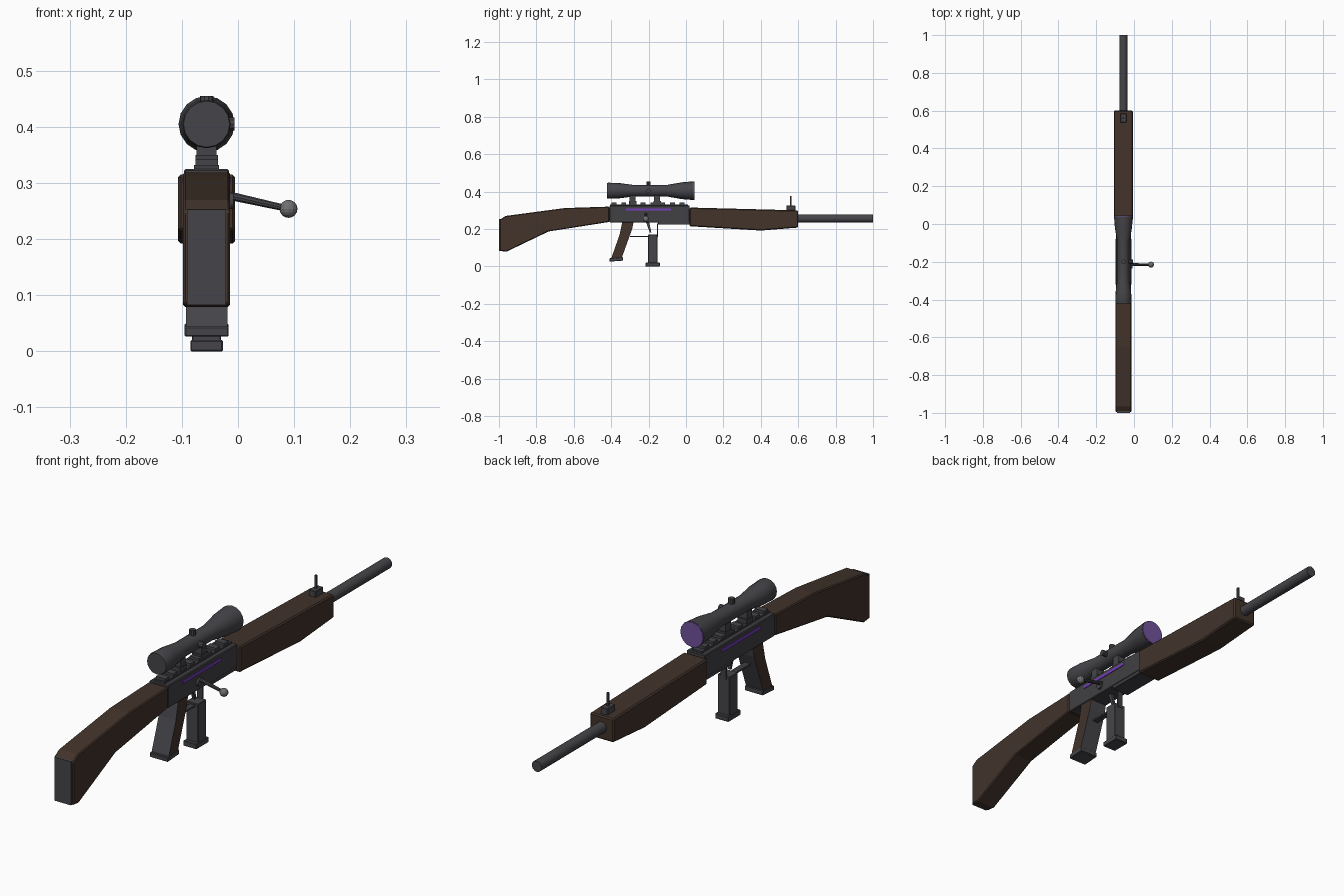
import bpy, bmesh, math
from mathutils import Vector

if "Cube" in bpy.data.objects:
    bpy.data.objects.remove(bpy.data.objects["Cube"])

CX = -0.056  # centre line of the body


def mat(name, col):
    m = bpy.data.materials.new(name)
    m.diffuse_color = (*col, 1)
    m.use_nodes = True
    m.node_tree.nodes["Principled BSDF"].inputs["Base Color"].default_value = m.diffuse_color
    return m


GREY = mat("gunmetal", (0.060, 0.060, 0.068))
DARK = mat("dark metal", (0.052, 0.052, 0.059))
WOOD = mat("brown wood", (0.054, 0.033, 0.024))
PURPLE = mat("purple glass", (0.165, 0.085, 0.330))
GLOW = mat("purple stripe", (0.190, 0.050, 0.520))
STEEL = mat("light steel", (0.16, 0.16, 0.165))


def finish(name, bm, mats, bevel=0, smooth=False):
    bmesh.ops.recalc_face_normals(bm, faces=bm.faces)
    me = bpy.data.meshes.new(name)
    bm.to_mesh(me)
    bm.free()
    ob = bpy.data.objects.new(name, me)
    bpy.context.collection.objects.link(ob)
    for m in mats:
        me.materials.append(m)
    if bevel:
        b = ob.modifiers.new("bevel", 'BEVEL')
        b.width, b.segments = bevel, 1
        b.limit_method, b.angle_limit = 'ANGLE', math.radians(40)
    if smooth:
        bpy.ops.object.select_all(action='DESELECT')
        ob.select_set(True)
        bpy.context.view_layer.objects.active = ob
        bpy.ops.object.shade_smooth_by_angle(angle=math.radians(35))
    return ob


def slab(name, pts, half, m, bevel=0, x=CX, rule=None):
    """Side outline of (y, z) points, extruded across x."""
    bm = bmesh.new()
    f = bm.faces.new([bm.verts.new((x - half, y, z)) for y, z in pts])
    r = bmesh.ops.extrude_face_region(bm, geom=[f])
    for v in r["geom"]:
        if isinstance(v, bmesh.types.BMVert):
            v.co.x += 2 * half
    bm.normal_update()
    if rule:
        for f in bm.faces:
            f.material_index = rule(f)
    return finish(name, bm, m if isinstance(m, list) else [m], bevel)


def box(name, y0, y1, z0, z1, half, m, bevel=0, x=CX):
    return slab(name, [(y0, z0), (y1, z0), (y1, z1), (y0, z1)], half, m, bevel, x)


def lathe(name, prof, start, direction, mats, n=16, smooth=True):
    """Rings of (distance, radius) along a direction, with flat caps."""
    bm = bmesh.new()
    q = Vector(direction).to_track_quat('Z', 'Y')
    rings = []
    for d, r in prof:
        rings.append([bm.verts.new(Vector(start) + q @ Vector(
            (r * math.cos(2 * math.pi * i / n), r * math.sin(2 * math.pi * i / n), d)))
            for i in range(n)])
    for a, b in zip(rings, rings[1:]):
        for i in range(n):
            j = (i + 1) % n
            bm.faces.new((a[i], a[j], b[j], b[i]))
    bm.faces.new(rings[0])
    bm.faces.new(rings[-1])
    return finish(name, bm, mats, 0, smooth)


# Shoulder stock with metal butt plate
slab("stock", [(-0.995, 0.25), (-0.965, 0.27), (-0.65, 0.312), (-0.41, 0.32), (-0.41, 0.238),
               (-0.735, 0.187), (-0.96, 0.079), (-0.995, 0.083)], 0.042, WOOD, 0.004)
box("butt_plate", -1.0, -0.99, 0.083, 0.253, 0.035, GREY)

# Receiver with a purple stripe on each side
box("receiver", -0.41, 0.02, 0.236, 0.325, 0.04, DARK, 0.003)
box("receiver_lower", -0.15, 0.02, 0.223, 0.245, 0.038, DARK, 0.002)
for s, side in ((-1, "left"), (1, "right")):
    box("stripe_" + side, -0.32, -0.08, 0.299, 0.310, 0.003, GLOW, 0, CX + s * 0.040)

# Top rail with teeth
box("rail", -0.405, 0.012, 0.322, 0.332, 0.022, DARK)
for i in range(8):
    y = -0.385 + i * 0.052
    box("rail_tooth", y - 0.013, y + 0.013, 0.331, 0.342, 0.02, GREY)

# Wooden fore-end, barrel and front sight
slab("fore_end", [(0.02, 0.315), (0.6, 0.300), (0.6, 0.208), (0.4, 0.192), (0.02, 0.215)],
     0.051, WOOD, 0.005)
lathe("barrel", [(0, 0.0215), (0.41, 0.0215)], (CX, 0.59, 0.256), (0, 1, 0), [GREY], 12)
box("front_sight_base", 0.537, 0.585, 0.298, 0.325, 0.015, GREY, 0.002)
box("front_sight_post", 0.557, 0.565, 0.32, 0.376, 0.004, DARK)

# Scope: tube, lens, mounts and adjustment knobs
lathe("scope", [(0, 0.041), (0.005, 0.043), (0.065, 0.041), (0.14, 0.031), (0.32, 0.031),
                (0.40, 0.045), (0.463, 0.050)], (CX, -0.422, 0.405), (0, 1, 0), [GREY])
lathe("scope_lens", [(0, 0.049), (0.005, 0.049)], (CX, 0.040, 0.405), (0, 1, 0), [PURPLE])
for y in (-0.285, -0.155):
    box("scope_mount", y - 0.016, y + 0.016, 0.345, 0.385, 0.018, GREY)
    box("scope_clamp", y - 0.02, y + 0.02, 0.328, 0.350, 0.020, DARK)
lathe("top_knob", [(0, 0.012), (0.03, 0.012)], (CX, -0.2, 0.425), (0, 0, 1), [GREY], 10)
lathe("side_knob", [(0, 0.012), (0.028, 0.012)], (CX + 0.022, -0.2, 0.405), (1, 0, 0), [GREY], 10)

# Bolt handle
bolt_start, bolt_end = Vector((CX + 0.038, -0.215, 0.278)), Vector((0.09, -0.215, 0.254))
lathe("bolt_collar", [(0, 0.014), (0.012, 0.014)], (CX + 0.036, -0.222, 0.268), (1, 0, 0), [GREY], 12)
lathe("bolt_rod", [(0, 0.008), ((bolt_end - bolt_start).length, 0.006)],
      bolt_start, bolt_end - bolt_start, [GREY], 10)
bm = bmesh.new()
bmesh.ops.create_uvsphere(bm, u_segments=12, v_segments=8, radius=0.016)
bmesh.ops.translate(bm, verts=bm.verts, vec=bolt_end)
finish("bolt_knob", bm, [STEEL])

# Pistol grip: metal core with wooden side panels
slab("grip", [(-0.34, 0.24), (-0.28, 0.24), (-0.288, 0.20), (-0.345, 0.042), (-0.40, 0.042),
              (-0.355, 0.17)], 0.037, [GREY, WOOD], 0,
     rule=lambda f: 1 if abs(f.normal.x) > 0.5 else 0)
slab("grip_base", [(-0.408, 0.026), (-0.338, 0.031), (-0.338, 0.050), (-0.408, 0.044)],
     0.039, GREY, 0.002)

# Trigger and guard
slab("trigger", [(-0.215, 0.24), (-0.198, 0.24), (-0.185, 0.182), (-0.193, 0.180)], 0.006, GREY)
box("trigger_guard_bar", -0.30, -0.15, 0.157, 0.163, 0.012, DARK)
box("trigger_guard_front", -0.156, -0.150, 0.157, 0.23, 0.012, DARK)

# Magazine
box("magazine", -0.203, -0.152, 0.015, 0.170, 0.026, GREY, 0.002)
box("magazine_base", -0.217, -0.140, 0.0, 0.020, 0.029, GREY, 0.002)
